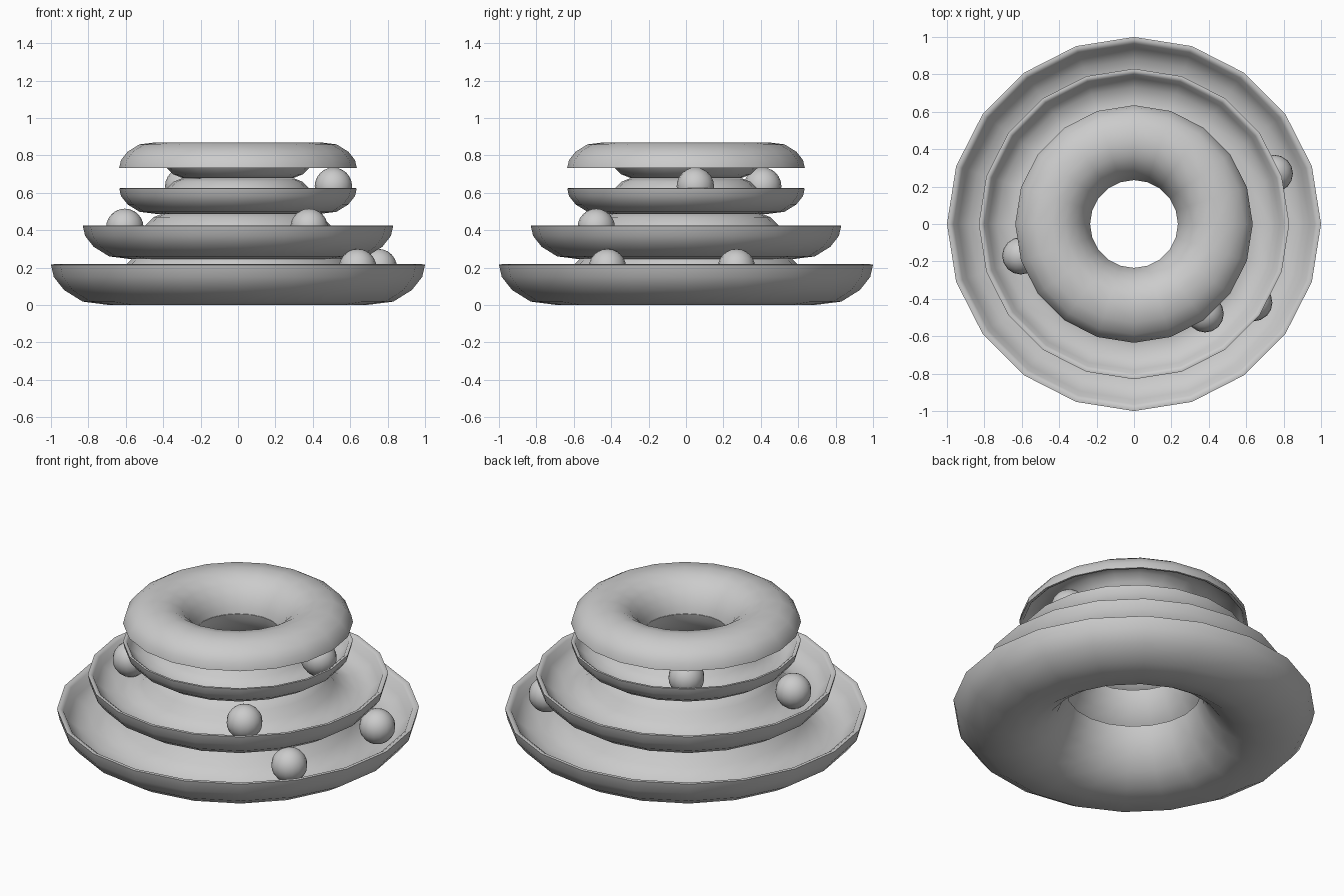
import bpy, bmesh, math

if "Cube" in bpy.data.objects:
    bpy.data.objects.remove(bpy.data.objects["Cube"])

SIDES = 20

# Unit cross-section (radius, height) of one trough ring, closed loop
PROFILE = [
    (0.37, 0.30), (0.385, 0.24), (0.425, 0.16), (0.49, 0.08), (0.58, 0.022),
    (0.69, 0.0), (0.83, 0.018), (0.93, 0.08), (0.985, 0.15), (1.0, 0.215),
    (0.985, 0.218), (0.965, 0.205), (0.94, 0.15), (0.88, 0.10), (0.79, 0.08),
    (0.71, 0.10), (0.645, 0.15), (0.60, 0.215), (0.545, 0.27), (0.47, 0.30),
]


def smooth(obj, angle):
    bpy.ops.object.select_all(action='DESELECT')
    obj.select_set(True)
    bpy.context.view_layer.objects.active = obj
    bpy.ops.object.shade_smooth_by_angle(angle=math.radians(angle))


def ring(name, size, z, flip=False):
    """Revolve the scaled trough section around the z axis."""
    bm = bmesh.new()
    sign = -1 if flip else 1
    loops = []
    for i in range(SIDES):
        a = 2 * math.pi * i / SIDES
        loops.append([bm.verts.new((r * size * math.cos(a), r * size * math.sin(a),
                                    z + sign * h * size)) for r, h in PROFILE])
    n = len(PROFILE)
    for i in range(SIDES):
        p, q = loops[i], loops[(i + 1) % SIDES]
        for j in range(n):
            k = (j + 1) % n
            bm.faces.new((p[j], q[j], q[k], p[k]))
    bmesh.ops.recalc_face_normals(bm, faces=bm.faces[:])
    mesh = bpy.data.meshes.new(name)
    bm.to_mesh(mesh)
    bm.free()
    obj = bpy.data.objects.new(name, mesh)
    bpy.context.collection.objects.link(obj)
    smooth(obj, 45)


# Stacked tracks, with the cap being the top track turned upside down
ring("base_track", 1.0, 0.0)
ring("middle_track", 0.83, 0.245)
ring("upper_track", 0.635, 0.487)
ring("top_cap", 0.635, 0.87, flip=True)

# Two rolling balls in each track
BALLS = [
    ("base_ball", 0.20, [(0.64, -0.42), (0.75, 0.27)]),
    ("middle_ball", 0.415, [(0.38, -0.48), (-0.605, -0.17)]),
    ("upper_ball", 0.635, [(0.51, 0.05), (-0.29, 0.41)]),
]
for name, z, spots in BALLS:
    for i, (x, y) in enumerate(spots):
        bpy.ops.mesh.primitive_uv_sphere_add(segments=16, ring_count=12,
                                             radius=0.1, location=(x, y, z))
        ball = bpy.context.object
        ball.name = f"{name}_{i + 1}"
        smooth(ball, 60)
